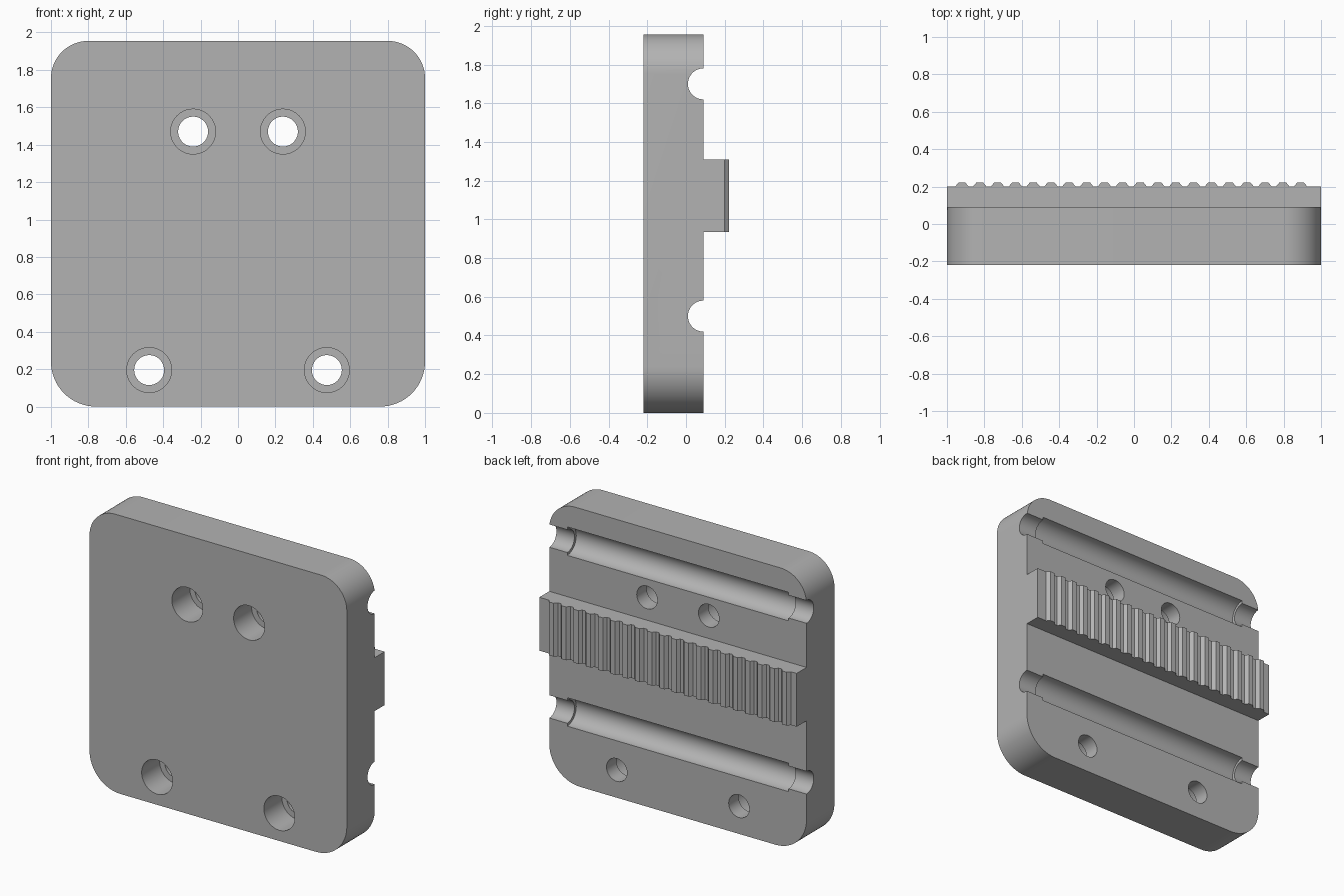
import bpy, bmesh, math
from mathutils import Vector

cube = bpy.data.objects.get("Cube")
if cube:
    bpy.data.objects.remove(cube, do_unlink=True)

WIDTH, HEIGHT = 2.0, 1.955
FRONT, BACK = -0.22, 0.09
RACK_Y, TOOTH_Y = 0.20, 0.222

grey = bpy.data.materials.new("plain grey")
grey.use_nodes = True
grey.diffuse_color = (0.45, 0.45, 0.45, 1)
grey.node_tree.nodes["Principled BSDF"].inputs["Base Color"].default_value = (0.45, 0.45, 0.45, 1)


def prism(name, points, offset):
    """Extrude a closed outline along an offset vector."""
    bm = bmesh.new()
    face = bm.faces.new([bm.verts.new(p) for p in points])
    out = bmesh.ops.extrude_face_region(bm, geom=[face])
    verts = [v for v in out["geom"] if isinstance(v, bmesh.types.BMVert)]
    bmesh.ops.translate(bm, verts=verts, vec=offset)
    bmesh.ops.recalc_face_normals(bm, faces=bm.faces)
    mesh = bpy.data.meshes.new(name)
    bm.to_mesh(mesh)
    bm.free()
    obj = bpy.data.objects.new(name, mesh)
    bpy.context.collection.objects.link(obj)
    mesh.materials.append(grey)
    return obj


def arc(cx, cz, radius, start, steps=16):
    """Quarter-circle points in the xz plane."""
    for i in range(steps + 1):
        a = start + math.pi / 2 * i / steps
        yield Vector((cx + radius * math.cos(a), FRONT, cz + radius * math.sin(a)))


def rod(name, radius, start, end, sides=64):
    """Round bar between two points, lying along x or y."""
    start, end = Vector(start), Vector(end)
    axis = (end - start).normalized()
    side = axis.cross(Vector((0, 0, 1)))
    ring = []
    for i in range(sides):
        a = math.tau * i / sides
        ring.append(start + radius * (side * math.cos(a) + Vector((0, 0, math.sin(a)))))
    return prism(name, ring, end - start)


def combine(target, other, operation):
    """Apply a boolean, then drop the helper."""
    mod = target.modifiers.new(operation, "BOOLEAN")
    mod.object, mod.operation, mod.solver = other, operation, "EXACT"
    bpy.context.view_layer.objects.active = target
    bpy.ops.object.modifier_apply(modifier=mod.name)
    bpy.data.objects.remove(other, do_unlink=True)


# Plate with rounded corners, slightly larger at the bottom
outline = []
for k, (sx, top) in enumerate([(1, True), (-1, True), (-1, False), (1, False)]):
    r = 0.20 if top else 0.24
    cz = HEIGHT - r if top else r
    outline += arc(sx * (WIDTH / 2 - r), cz, r, k * math.pi / 2)
plate = prism("clamp_plate", outline, (0, BACK - FRONT, 0))

# Toothed rack across the back
rack_z, rack_height, pitch = 0.935, 0.375, 0.0953
section = [Vector((-1, 0, rack_z)), Vector((-1, RACK_Y, rack_z))]
for i in range(20):
    x = -0.92 + i * pitch
    for dx, y in ((-0.036, RACK_Y), (-0.018, TOOTH_Y), (0.018, TOOTH_Y), (0.036, RACK_Y)):
        section.append(Vector((x + dx, y, rack_z)))
section += [Vector((1, RACK_Y, rack_z)), Vector((1, 0, rack_z))]
combine(plate, prism("rack", section, (0, 0, rack_height)), "UNION")

# Rod grooves across the back, wider between the ends
for z in (0.50, 1.70):
    for radius, reach in ((0.08, 1.1), (0.10, 0.86)):
        combine(plate, rod("groove_cutter", radius, (-reach, BACK, z), (reach, BACK, z)), "DIFFERENCE")

# Screw holes with counterbores on the front
for x, z in ((0.24, 1.47), (0.475, 0.195)):
    for s in (-1, 1):
        combine(plate, rod("hole_cutter", 0.08, (s * x, -0.5, z), (s * x, 0.5, z)), "DIFFERENCE")
        combine(plate, rod("counterbore_cutter", 0.12, (s * x, -0.5, z), (s * x, -0.02, z)), "DIFFERENCE")

# Smooth the curved walls, keep edges crisp
bpy.ops.object.select_all(action="DESELECT")
plate.select_set(True)
bpy.context.view_layer.objects.active = plate
bpy.ops.object.shade_smooth_by_angle(angle=math.radians(25))
